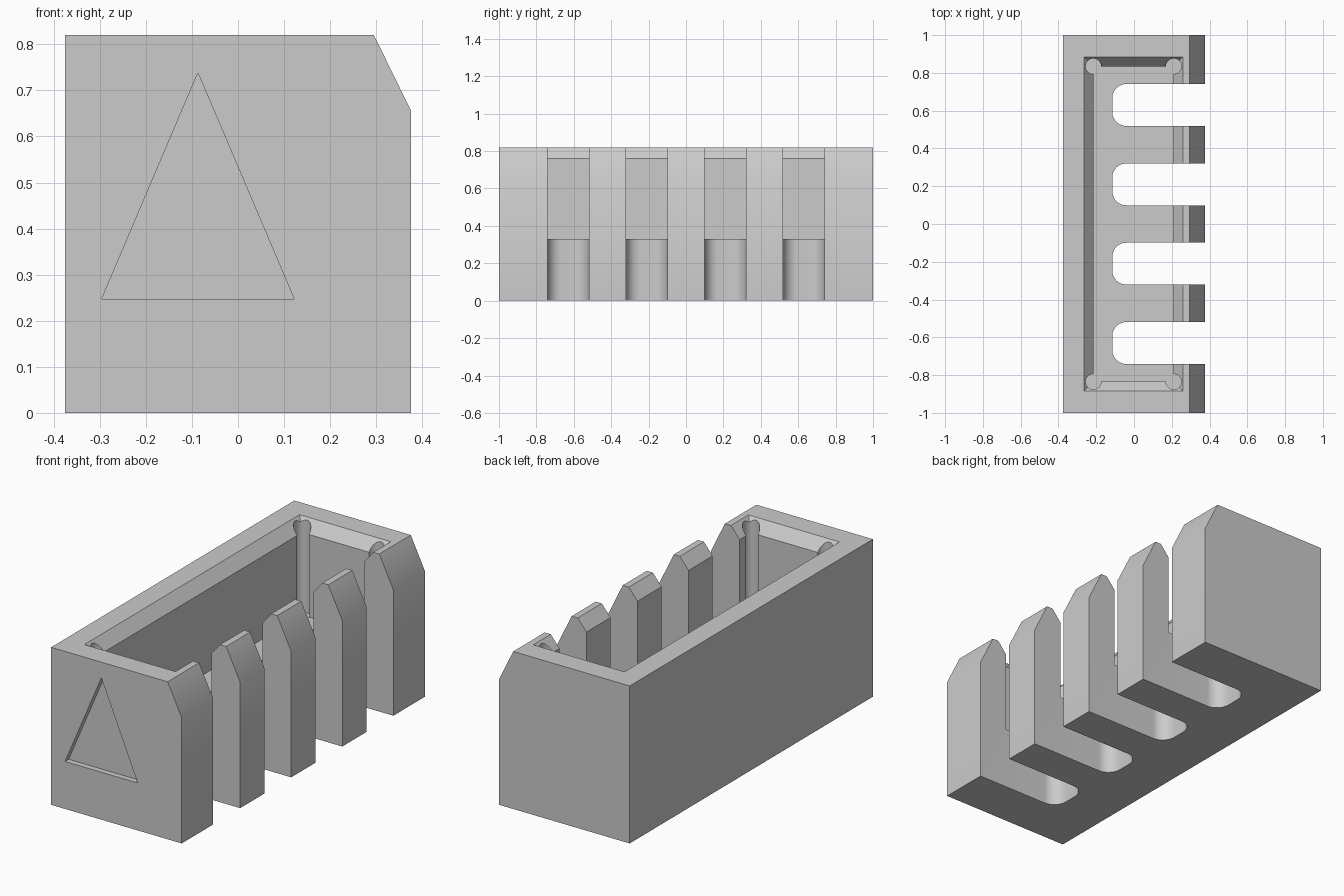
import bpy, bmesh
from math import sin, cos, pi, radians

cube = bpy.data.objects.get("Cube")
if cube:
    bpy.data.objects.remove(cube, do_unlink=True)

grey = bpy.data.materials.new("plain grey")
grey.use_nodes = True
grey.diffuse_color = (0.6, 0.6, 0.6, 1)
grey.node_tree.nodes["Principled BSDF"].inputs["Base Color"].default_value = (0.6, 0.6, 0.6, 1)


def loft(name, rings):
    """Closed solid through matching rings of 3D points."""
    bm = bmesh.new()
    loops = [[bm.verts.new(p) for p in ring] for ring in rings]
    n = len(loops[0])
    for a, b in zip(loops, loops[1:]):
        for i in range(n):
            j = (i + 1) % n
            bm.faces.new((a[i], a[j], b[j], b[i]))
    bm.faces.new(loops[0])
    bm.faces.new(loops[-1])
    bmesh.ops.recalc_face_normals(bm, faces=bm.faces)
    mesh = bpy.data.meshes.new(name)
    bm.to_mesh(mesh)
    bm.free()
    obj = bpy.data.objects.new(name, mesh)
    bpy.context.collection.objects.link(obj)
    mesh.materials.append(grey)
    return obj


def along_y(name, profile, y0, y1):
    return loft(name, [[(x, y, z) for x, z in profile] for y in (y0, y1)])


def along_z(name, outline, z0, z1):
    return loft(name, [[(x, y, z) for x, y in outline] for z in (z0, z1)])


def arc(cx, cy, r, start, end, steps):
    angles = [start + (end - start) * i / steps for i in range(steps + 1)]
    return [(cx + r * cos(a), cy + r * sin(a)) for a in angles]


def rect(x0, x1, y, z):
    return [(x0, -y, z), (x1, -y, z), (x1, y, z), (x0, y, z)]


# Outer block with one sloped top edge
W, H = 0.376, 0.82
body = along_y("slotted_box", [(-W, 0), (W, 0), (W, 0.655), (0.295, H), (-W, H)], -1, 1)

# Inner cavity with a flared rim
X0, X1, Y, FLOOR = -0.215, 0.21, 0.835, 0.33
flare = 0.1
cutters = [loft("cavity_cutter", [
    rect(X0, X1, Y, FLOOR),
    rect(X0, X1, Y, 0.76),
    rect(X0 - flare, X1 + flare, Y + flare, 0.88)])]

# Round reliefs in the cavity corners
for x in (X0, X1):
    for y in (-Y, Y):
        circle = arc(x, y, 0.041, 0, 2 * pi, 32)[:-1]
        cutters.append(along_z("corner_relief_cutter", circle, FLOOR - 0.005, 1))

# Four rounded slots, open at the sloped side
half, r, back = 0.111, 0.075, -0.115
for y in (-0.63, -0.21, 0.21, 0.63):
    outline = [(0.6, y - half), (0.6, y + half)]
    outline += arc(back + r, y + half - r, r, pi / 2, pi, 10)
    outline += arc(back + r, y - half + r, r, pi, 1.5 * pi, 10)
    cutters.append(along_z("slot_cutter", outline, -0.2, 1.2))

# Triangular recess on the front
cutters.append(along_y("triangle_cutter",
                       [(-0.296, 0.247), (0.122, 0.247), (-0.087, 0.738)], -1.1, -0.97))

# Cut everything and clean up
bpy.ops.object.select_all(action="DESELECT")
body.select_set(True)
bpy.context.view_layer.objects.active = body
for cutter in cutters:
    cutter.hide_render = True
    mod = body.modifiers.new("cut", "BOOLEAN")
    mod.operation = "DIFFERENCE"
    mod.solver = "EXACT"
    mod.object = cutter
    bpy.ops.object.modifier_apply(modifier=mod.name)
    bpy.data.objects.remove(cutter, do_unlink=True)

bpy.ops.object.shade_smooth_by_angle(angle=radians(30))
